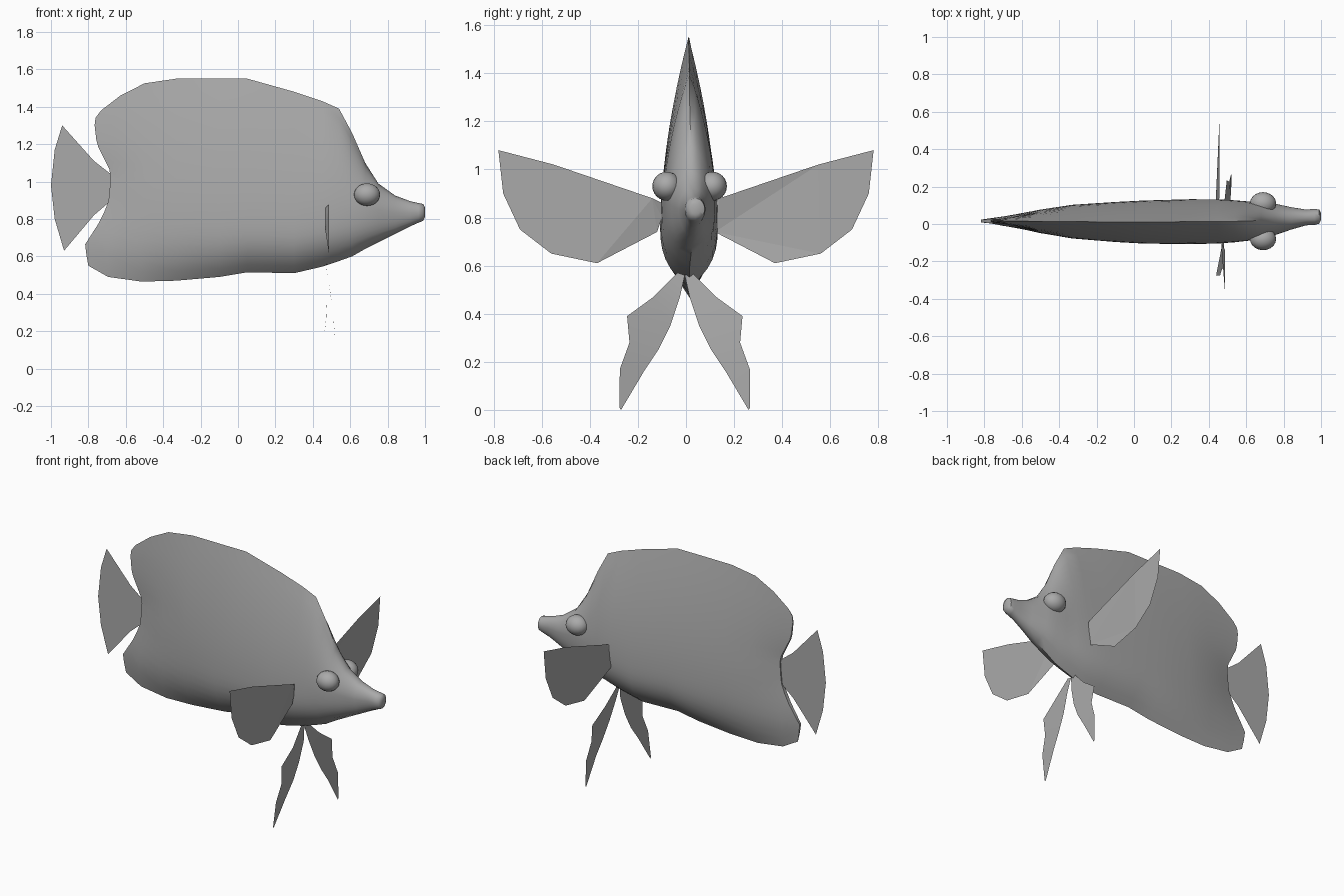
import bpy, bmesh

cube = bpy.data.objects.get("Cube")
if cube:
    bpy.data.objects.remove(cube)

grey = bpy.data.materials.new("plain grey")
grey.use_nodes = True
grey.diffuse_color = (0.4, 0.4, 0.4, 1)
grey.node_tree.nodes["Principled BSDF"].inputs["Base Color"].default_value = grey.diffuse_color


def finish(name, bm, smooth=False):
    mesh = bpy.data.meshes.new(name)
    bm.to_mesh(mesh)
    bm.free()
    mesh.materials.append(grey)
    for p in mesh.polygons:
        p.use_smooth = smooth
    obj = bpy.data.objects.new(name, mesh)
    bpy.context.collection.objects.link(obj)
    return obj


def lerp_table(table, t):
    if t <= table[0][0]:
        return table[0][1]
    for (a, va), (b, vb) in zip(table, table[1:]):
        if t <= b:
            return va + (vb - va) * (t - a) / (b - a)
    return table[-1][1]


# Body stations: x, bottom, top, half width, height of widest point, roundness
STATIONS = [
    (-.68, .55, 1.38, .012, .95, 1), (-.62, .49, 1.46, .03, .90, 1),
    (-.50, .465, 1.525, .062, .85, 1), (-.33, .47, 1.55, .09, .82, 1),
    (-.10, .49, 1.55, .107, .80, 1), (.05, .515, 1.55, .115, .80, 1),
    (.30, .51, 1.48, .12, .78, 1), (.45, .545, 1.43, .118, .80, 1),
    (.54, .575, 1.39, .112, .82, .9), (.61, .60, 1.26, .105, .84, .8),
    (.68, .64, 1.10, .10, .85, .7), (.75, .675, .99, .085, .85, .6),
    (.84, .72, .925, .06, .835, .5), (.92, .76, .895, .042, .835, .5),
    (.965, .78, .885, .043, .835, .5), (.99, .79, .88, .038, .835, .5),
    (1.0, .81, .86, .018, .835, .5)]
# Rear outline of the dorsal and anal lobes: z, x
REAR = [(.55, -.80), (.66, -.82), (.80, -.73), (.90, -.69), (1.05, -.68),
        (1.20, -.755), (1.33, -.77), (1.41, -.71), (1.5, -.68)]
SPINE = [(-1, .02), (-.6, .015), (0, .01), (.6, .015), (1, .04)]
LOW, HIGH = 7, 11


def body_ring(bm, x, bottom, top, width, mid, q):
    side = []
    for i in range(LOW + HIGH + 1):
        if i <= LOW:
            f = 1 - i / LOW
            z, p = mid + (bottom - mid) * f, 2 + (q > .5)
        else:
            f = (i - LOW) / HIGH
            z, p = mid + (top - mid) * f, 1.7 if q > .5 else 2
        w = width * max(0, 1 - f ** p) ** q
        k = max(0, (-.4 - x) / .28) ** 2
        side.append((x + k * (lerp_table(REAR, z) + .68), w, z))
    y0 = lerp_table(SPINE, x)
    ring = [bm.verts.new((a, y0 + w, z)) for a, w, z in side]
    ring += [bm.verts.new((a, y0 - w, z)) for a, w, z in side[-2:0:-1]]
    return ring


bm = bmesh.new()
rings = [body_ring(bm, *s) for s in STATIONS]
count = len(rings[0])
for a, b in zip(rings, rings[1:]):
    for i in range(count):
        j = (i + 1) % count
        bm.faces.new((a[i], a[j], b[j], b[i]))
for ring in (rings[0], rings[-1]):
    for i in range(LOW + HIGH):
        quad = [ring[i], ring[i + 1], ring[-i - 1], ring[-i]]
        bm.faces.new(list(dict.fromkeys(quad)))
bmesh.ops.recalc_face_normals(bm, faces=bm.faces)
body = finish("body", bm, True)
bpy.context.view_layer.objects.active = body
body.select_set(True)
bpy.ops.object.shade_smooth_by_angle(angle=0.9)
body.select_set(False)

# Bulging eyes
for side, name in ((1, "left_eye"), (-1, "right_eye")):
    bm = bmesh.new()
    bmesh.ops.create_uvsphere(bm, u_segments=20, v_segments=12, radius=1)
    bmesh.ops.scale(bm, vec=(.07, .06, .06), verts=bm.verts)
    bmesh.ops.translate(bm, vec=(.69, .015 + side * .095, .93), verts=bm.verts)
    finish(name, bm, True)


def flat_fin(name, points):
    bm = bmesh.new()
    bm.faces.new([bm.verts.new(p) for p in points])
    bmesh.ops.triangulate(bm, faces=bm.faces[:])
    finish(name, bm)


# Tail fan
TAIL = [(-.62, 1.0), (-.68, 1.04), (-.77, 1.11), (-.94, 1.30), (-.98, 1.17), (-1, .98),
        (-.98, .80), (-.93, .63), (-.77, .82), (-.70, .88), (-.62, .92)]
flat_fin("tail_fin", [(x, .02, z) for x, z in TAIL])

# Side fins, spread sideways
PECTORAL = [(.10, .86), (.14, .88), (.55, 1.02), (.78, 1.08), (.76, .90), (.69, .75),
            (.56, .65), (.37, .61), (.12, .74), (.10, .80)]
for side, x, name in ((1, .457, "left_side_fin"), (-1, .487, "right_side_fin")):
    flat_fin(name, [(x - (.02 if y < .13 else 0), side * y, z) for y, z in PECTORAL])

# Hanging belly fins: paired outer and inner edge points
OUTER = [(.03, .57), (.13, .47), (.24, .39), (.23, .28), (.27, .17), (.272, .01)]
INNER = [(.0, .56), (.02, .47), (.06, .35), (.11, .25), (.17, .16), (.265, .0)]
SWEEP = {1: [(0, .522), (.2, .518), (.4, .495), (.57, .468)],
         -1: [(0, .44), (.27, .472), (.5, .482), (.57, .47)]}
for side, name in ((1, "left_belly_fin"), (-1, "right_belly_fin")):
    bm = bmesh.new()
    edges = [[bm.verts.new((lerp_table(SWEEP[side], z), side * y - .005, z)) for y, z in edge]
             for edge in (OUTER, INNER)]
    for i in range(len(OUTER) - 1):
        bm.faces.new((edges[0][i], edges[0][i + 1], edges[1][i + 1], edges[1][i]))
    finish(name, bm, True)
